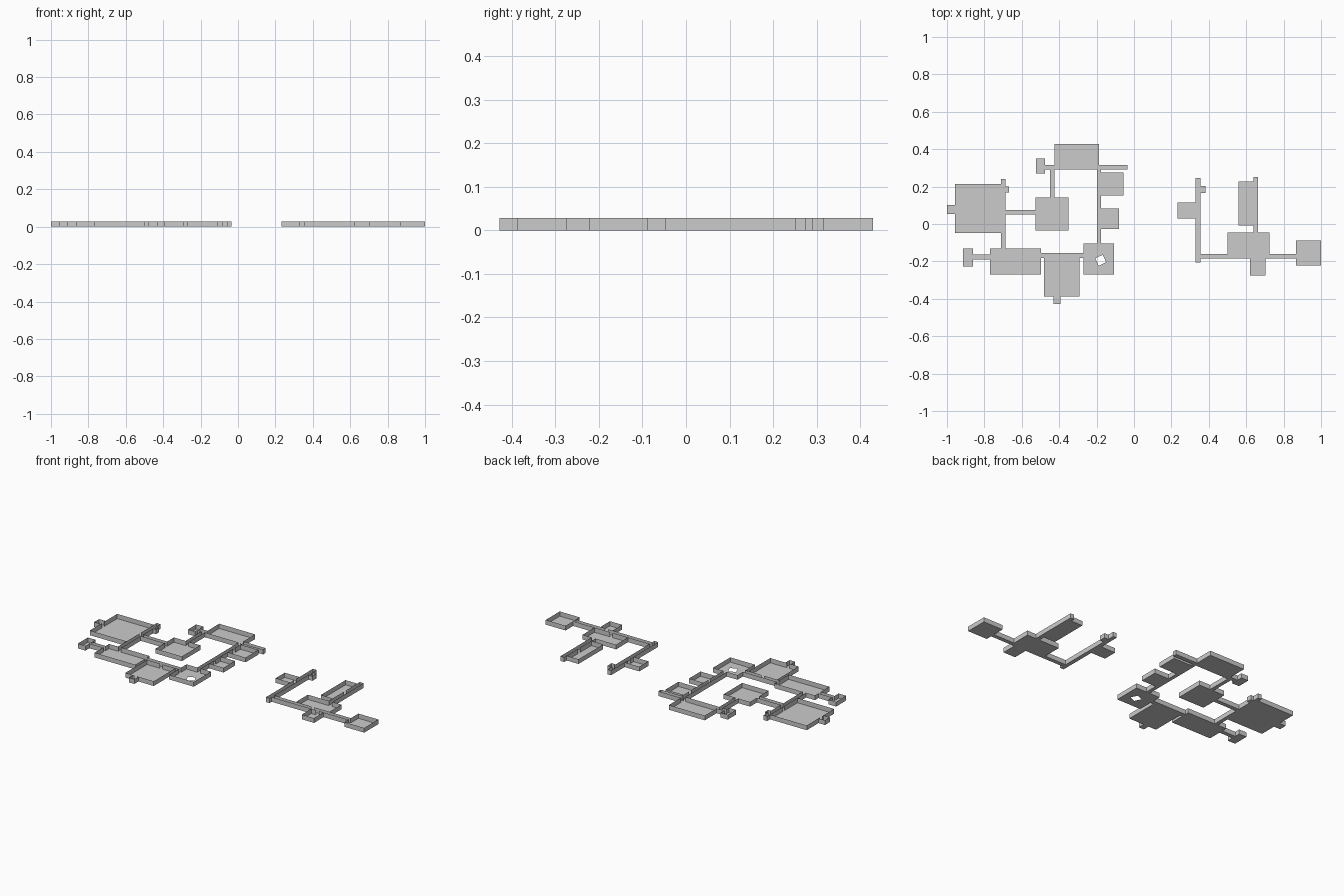
import bpy, bmesh
from mathutils import Vector, Matrix
from math import radians

if "Cube" in bpy.data.objects:
    bpy.data.objects.remove(bpy.data.objects["Cube"])

H, DOOR, DY, EPS = 0.0285, 0.018, -0.006, 1e-4

# Floor plan: name -> (x0, x1, y0, y1)
PLAN = {
    # west wing
    "great_hall": (-.957, -.711, -.043, .219),
    "great_hall_alcove": (-1.0, -.957, .06, .107),
    "west_corridor": (-.711, -.687, -.126, .246),
    "west_corridor_niche": (-.687, -.668, .175, .206),
    "cross_corridor": (-.687, -.527, .057, .082),
    "centre_room": (-.527, -.351, -.03, .147),
    "north_link": (-.449, -.426, .147, .297),
    "north_west_corridor": (-.476, -.426, .297, .322),
    "north_west_closet": (-.524, -.476, .276, .355),
    "north_room": (-.426, -.186, .297, .435),
    "north_east_corridor": (-.186, -.036, .297, .322),
    "east_corridor": (-.199, -.176, -.099, .297),
    "upper_east_room": (-.176, -.056, .158, .281),
    "lower_east_room": (-.176, -.079, -.02, .09),
    "pit_room": (-.271, -.107, -.264, -.099),
    "south_corridor": (-.498, -.271, -.175, -.150),
    "south_west_room": (-.77, -.498, -.264, -.126),
    "far_west_corridor": (-.862, -.77, -.183, -.158),
    "far_west_closet": (-.913, -.862, -.221, -.124),
    "south_room": (-.482, -.292, -.382, -.175),
    "south_room_alcove": (-.43, -.394, -.422, -.382),
    # east wing
    "annex_west_corridor": (.33, .355, -.2, .251),
    "annex_niche": (.355, .382, .171, .21),
    "annex_west_room": (.232, .33, .035, .121),
    "annex_south_corridor": (.355, .867, -.179, -.154),
    "annex_hall": (.5, .724, -.154, -.04),
    "annex_long_room": (.56, .639, -.002, .233),
    "annex_north_corridor": (.639, .664, -.04, .257),
    "annex_south_room": (.62, .702, -.27, -.179),
    "annex_east_room": (.867, 1.0, -.216, -.082),
}


def sides(r):
    """Each side as (axis of the fixed coordinate, its value, start, end)."""
    x0, x1, y0, y1 = r
    return [(0, x0, y0, y1), (0, x1, y0, y1), (1, y0, x0, x1), (1, y1, x0, x1)]


def wall_spans(index, side, rooms):
    """Cut doorways, and leave out lengths already built by an earlier room."""
    axis, val, a, b = side
    cuts = []
    for j, other in enumerate(rooms):
        if j == index:
            continue
        for ax, v, c, d in sides(other):
            lo, hi = max(a, c), min(b, d)
            if ax == axis and abs(v - val) < EPS and hi - lo > EPS:
                if j < index:
                    cuts.append((lo, hi))
                else:
                    mid, half = (lo + hi) / 2, min(DOOR, hi - lo) / 2
                    cuts.append((mid - half, mid + half))
    spans, pos = [], a
    for lo, hi in sorted(cuts):
        if lo - pos > EPS:
            spans.append((pos, lo))
        pos = max(pos, hi)
    if b - pos > EPS:
        spans.append((pos, b))
    return spans


def ring(bm, pts):
    vs = [bm.verts.new((x, y, 0)) for x, y in pts]
    return [bm.edges.new((vs[i], vs[(i + 1) % len(vs)])) for i in range(len(vs))]


rooms = [(x0, x1, y0 + DY, y1 + DY) for x0, x1, y0, y1 in PLAN.values()]

for i, (name, r) in enumerate(zip(PLAN, rooms)):
    bm = bmesh.new()
    x0, x1, y0, y1 = r
    corners = [(x0, y0), (x1, y0), (x1, y1), (x0, y1)]
    # floor, with a turned square pit opening in one room
    if name == "pit_room":
        rot = Matrix.Rotation(radians(25), 2)
        c = Vector((-.178, -.188 + DY))
        hole = [c + rot @ Vector(p) * .022 for p in ((-1, -1), (1, -1), (1, 1), (-1, 1))]
        edges = ring(bm, corners) + ring(bm, hole)
        bmesh.ops.triangle_fill(bm, edges=edges, use_beauty=True, normal=(0, 0, 1))
    else:
        bm.faces.new([bm.verts.new((x, y, 0)) for x, y in corners])
    # thin upright walls
    for side in sides(r):
        axis, val = side[:2]
        for a, b in wall_spans(i, side, rooms):
            p, q = ((val, a), (val, b)) if axis == 0 else ((a, val), (b, val))
            bm.faces.new([bm.verts.new(v) for v in
                          ((*p, 0), (*q, 0), (*q, H), (*p, H))])
    bmesh.ops.remove_doubles(bm, verts=bm.verts, dist=1e-5)
    mesh = bpy.data.meshes.new(name)
    bm.to_mesh(mesh)
    bm.free()
    bpy.context.collection.objects.link(bpy.data.objects.new(name, mesh))
